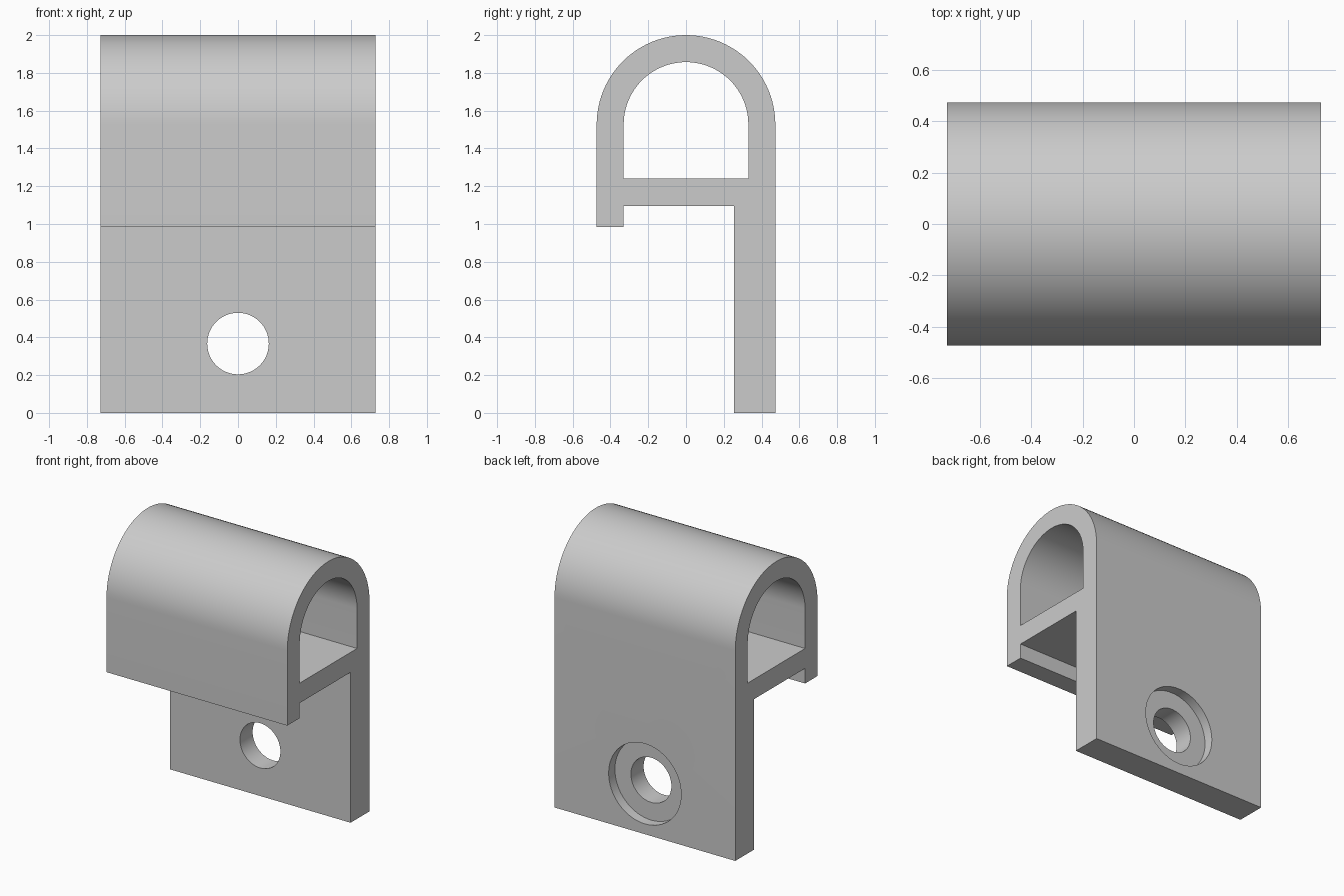
import bpy, bmesh
from math import pi, sin, cos, radians
from mathutils import Matrix

cube = bpy.data.objects.get("Cube")
if cube:
    bpy.data.objects.remove(cube, do_unlink=True)

HALF_LENGTH = 0.728
OUTER, INNER = 0.473, 0.33     # arch radii
ARCH_Z = 1.527                 # height of the arch centre
FLOOR_Z, WEB_Z, LIP_Z = 1.24, 1.095, 0.985
PLATE_Y = 0.255                # front face of the thick back plate
HOLE_Z = 0.367

grey = bpy.data.materials.new("plain grey")
grey.use_nodes = True
grey.diffuse_color = (0.6, 0.6, 0.6, 1)
grey.node_tree.nodes["Principled BSDF"].inputs["Base Color"].default_value = grey.diffuse_color


def arch(radius, steps=48):
    """Half circle from back to front, as (y, z) points."""
    return [(radius * cos(pi * i / steps), ARCH_Z + radius * sin(pi * i / steps))
            for i in range(steps + 1)]


def add_object(name, bm):
    bmesh.ops.recalc_face_normals(bm, faces=bm.faces)
    mesh = bpy.data.meshes.new(name)
    bm.to_mesh(mesh)
    bm.free()
    mesh.materials.append(grey)
    obj = bpy.data.objects.new(name, mesh)
    bpy.context.collection.objects.link(obj)
    return obj


def extrusion(name, profile, half):
    """Extrude a (y, z) profile along x."""
    bm = bmesh.new()
    face = bm.faces.new([bm.verts.new((-half, y, z)) for y, z in profile])
    out = bmesh.ops.extrude_face_region(bm, geom=[face], use_keep_orig=True)
    verts = [v for v in out["geom"] if isinstance(v, bmesh.types.BMVert)]
    bmesh.ops.translate(bm, verts=verts, vec=(2 * half, 0, 0))
    return add_object(name, bm)


def bore(name, radius, y0, y1):
    """Cylinder along y at the screw hole."""
    bm = bmesh.new()
    place = Matrix.Translation((0, (y0 + y1) / 2, HOLE_Z)) @ Matrix.Rotation(pi / 2, 4, "X")
    bmesh.ops.create_cone(bm, cap_ends=True, segments=64, radius1=radius,
                          radius2=radius, depth=y1 - y0, matrix=place)
    return add_object(name, bm)


# Arched body with short front lip and long back plate
body = extrusion("arched_bracket", arch(OUTER) + [
    (-OUTER, LIP_Z), (-INNER, LIP_Z), (-INNER, WEB_Z),
    (PLATE_Y, WEB_Z), (PLATE_Y, 0), (OUTER, 0)], HALF_LENGTH)

# Tunnel, screw hole and counterbore
cutters = [
    extrusion("tunnel_cutter", arch(INNER) + [(-INNER, FLOOR_Z), (INNER, FLOOR_Z)],
              HALF_LENGTH + 0.1),
    bore("hole_cutter", 0.163, 0.1, 0.6),
    bore("counterbore_cutter", 0.292, OUTER - 0.072, 0.6),
]
bpy.ops.object.select_all(action="DESELECT")
bpy.context.view_layer.objects.active = body
body.select_set(True)
for cutter in cutters:
    cutter.hide_render = True
    mod = body.modifiers.new(cutter.name, "BOOLEAN")
    mod.operation = "DIFFERENCE"
    mod.solver = "EXACT"
    mod.object = cutter
    bpy.ops.object.modifier_apply(modifier=mod.name)
    bpy.data.objects.remove(cutter, do_unlink=True)

bpy.ops.object.shade_smooth_by_angle(angle=radians(30))
